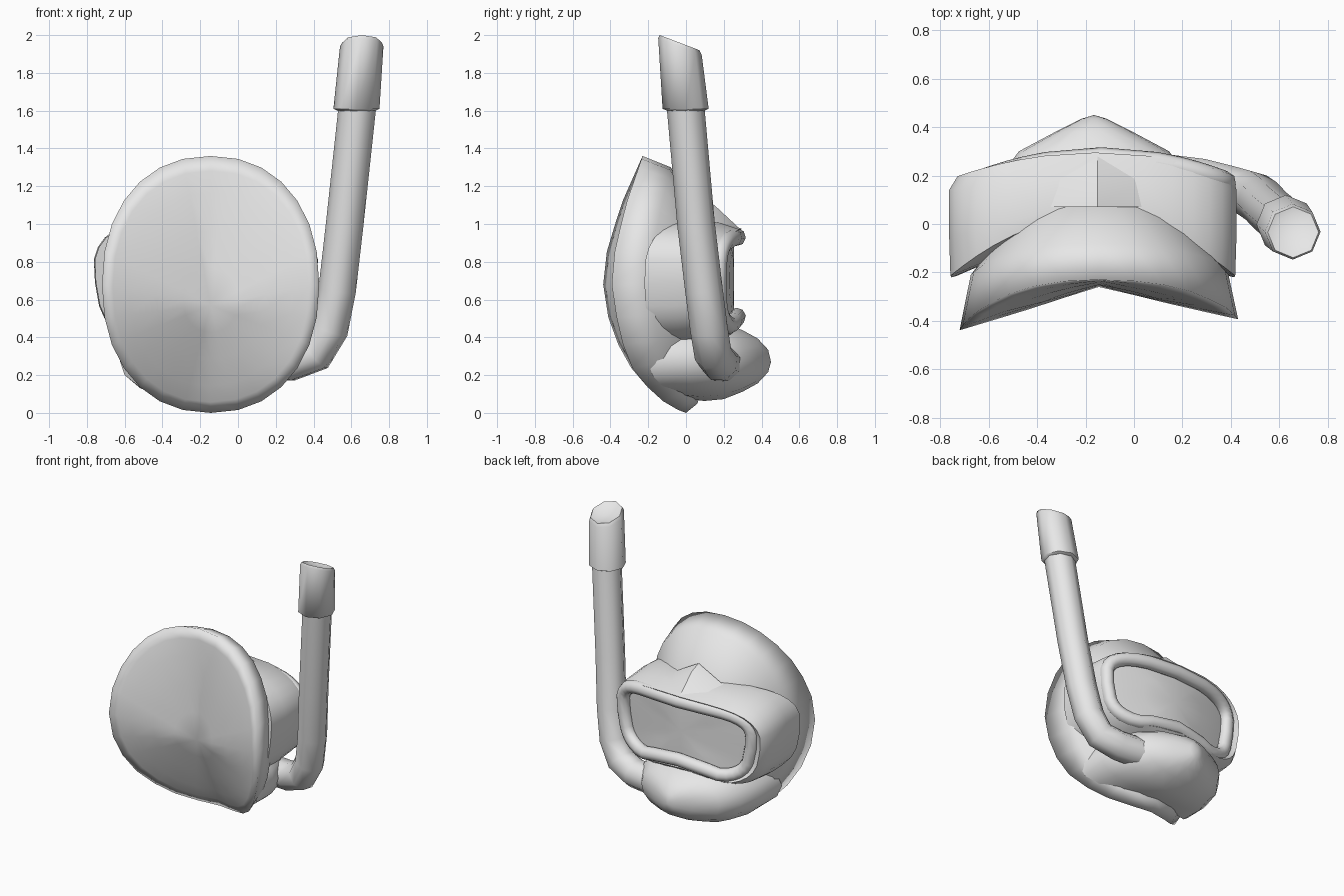
import bpy, bmesh, math
from mathutils import Vector

cube = bpy.data.objects.get("Cube")
if cube:
    bpy.data.objects.remove(cube, do_unlink=True)

grey = bpy.data.materials.new("plain_grey")
grey.use_nodes = True
grey.diffuse_color = (0.8, 0.8, 0.8, 1)
grey.node_tree.nodes["Principled BSDF"].inputs["Base Color"].default_value = (0.8, 0.8, 0.8, 1)


def finish(obj, angle):
    bpy.ops.object.select_all(action='DESELECT')
    obj.select_set(True)
    bpy.context.view_layer.objects.active = obj
    if obj.type == 'CURVE':
        bpy.ops.object.convert(target='MESH')
        obj = bpy.context.view_layer.objects.active
    obj.data.materials.clear()
    obj.data.materials.append(grey)
    bpy.ops.object.shade_smooth_by_angle(angle=math.radians(angle))


def loft(name, start, rings, end, angle=50):
    """Skin a list of rings, closed at both ends by a fan to a point."""
    bm = bmesh.new()
    rows = [[bm.verts.new(p) for p in ring] for ring in rings]
    n = len(rows[0])
    for a, b in zip(rows, rows[1:]):
        for i in range(n):
            j = (i + 1) % n
            bm.faces.new((a[i], a[j], b[j], b[i]))
    for point, row in ((start, rows[0]), (end, rows[-1])):
        tip = bm.verts.new(point)
        for i in range(n):
            bm.faces.new((tip, row[i], row[(i + 1) % n]))
    bmesh.ops.recalc_face_normals(bm, faces=bm.faces)
    mesh = bpy.data.meshes.new(name)
    bm.to_mesh(mesh)
    bm.free()
    obj = bpy.data.objects.new(name, mesh)
    bpy.context.collection.objects.link(obj)
    finish(obj, angle)


def tube(name, points, radius, cyclic=False):
    curve = bpy.data.curves.new(name, 'CURVE')
    curve.dimensions = '3D'
    curve.bevel_depth = radius
    curve.bevel_resolution = 2
    curve.use_fill_caps = not cyclic
    spline = curve.splines.new('POLY')
    spline.points.add(len(points) - 1)
    for p, co in zip(spline.points, points):
        p.co = (*co, 1)
    spline.use_cyclic_u = cyclic
    obj = bpy.data.objects.new(name, curve)
    bpy.context.collection.objects.link(obj)
    finish(obj, 60)


def interp(table, z):
    for (z0, y0), (z1, y1) in zip(table, table[1:]):
        if z <= z1:
            return y0 + (y1 - y0) * max(0, z - z0) / (z1 - z0)
    return table[-1][1]


def oval(n, power):
    """Unit superellipse as (u, v) pairs."""
    out = []
    for i in range(n):
        c, s = math.cos(math.tau * i / n), math.sin(math.tau * i / n)
        out.append((math.copysign(abs(c) ** (2 / power), c),
                    math.copysign(abs(s) ** (2 / power), s)))
    return out


# Hood: saddle shaped front, rim, rounded back
HX, HZ, HW, HH = -0.145, 0.68, 0.575, 0.68
middle = [(0, 0), (0.2, -0.1), (0.56, -0.26), (1.0, -0.25), (1.36, -0.23)]
edge = [(0, 0), (0.03, -0.08), (0.1, -0.17), (0.22, -0.28), (0.4, -0.38),
        (0.62, -0.445), (0.85, -0.42), (1.1, -0.345), (1.36, -0.23)]


def front_y(x, z):
    v = min(1, abs((z - HZ) / HH))
    half = HW * max(0.05, (1 - v ** 2.2) ** (1 / 2.2))
    u = min(1, abs(x - HX) / half)
    reach = 1 if x < HX else 1 - 0.25 * min(1, max(0, z - 0.2) / 0.3)
    return interp(middle, z) + (interp(edge, z) - interp(middle, z)) * u * reach


rim = [(HX + HW * u, HZ + HH * v) for u, v in oval(28, 2.2)]
CZ = 0.57
rings = []
for t in (0.25, 0.5, 0.75, 0.9, 1):
    pts = [(HX + t * (x - HX), CZ + t * (z - CZ)) for x, z in rim]
    rings.append([(x, front_y(x, z), z) for x, z in pts])
for t, f in ((0.92, 0.38), (0.64, 0.73), (0.4, 1)):
    rings.append([(HX + t * (x - HX), front_y(x, z) * (1 - f) + 0.16 * f,
                   0.62 + t * (z - 0.62)) for x, z in rim])
loft("hood", (HX, front_y(HX, CZ), CZ), rings, (HX, 0.18, 0.62), 180)


# Mask outline in the front plane: narrower below, raised under the nose
def mask_ring(cx, cz, w, h, depth, notch=0.0, power=3.2):
    ring = []
    for u, v in oval(32, power):
        lift = notch * max(0, 1 - (abs(u) / 0.65) ** 2) if v < 0 else 0
        taper = 1 - 0.07 * max(0, 0.3 - v)
        ring.append((cx + w * u * taper, depth(abs(u)), cz + h * v + lift))
    return ring


def arc(base):
    return lambda u: base - 0.1 * u * u


# Mask body wrapping round the face
MX, MZ = -0.17, 0.69
loft("mask_body", (MX, 0.03, MZ), [
    mask_ring(MX, MZ, 0.595, 0.34, lambda u: 0.03 - 0.25 * u * u),
    mask_ring(MX, MZ, 0.6, 0.345, lambda u: 0.1 - 0.16 * u),
    mask_ring(MX, MZ, 0.6, 0.32, lambda u: 0.2 - 0.06 * u),
    mask_ring(MX + 0.01, MZ, 0.575, 0.285, arc(0.295), 0.06),
    mask_ring(MX + 0.03, MZ, 0.48, 0.22, arc(0.24), 0.06),
], (MX, 0.23, MZ))

# Raised frame and the lens inside it
FX = -0.135
tube("mask_frame", mask_ring(FX, 0.69, 0.515, 0.24, arc(0.27), 0.06, 4), 0.047, True)
loft("lens", (FX, 0.2, 0.71), [
    mask_ring(FX, 0.69, 0.5, 0.23, arc(0.2), 0.06, 4),
    mask_ring(FX, 0.69, 0.5, 0.23, arc(0.255), 0.06, 4),
    mask_ring(FX, 0.7, 0.25, 0.12, lambda u: 0.255 - 0.025 * u * u, 0.03, 4),
], (FX, 0.255, 0.71))

# Pointed tent above the middle of the mask
loft("mask_peak", (-0.15, 0.07, 1.0), [
    [(-0.38, 0.07, 1.01), (-0.15, 0.07, 1.13), (0.06, 0.07, 1.01), (-0.15, 0.07, 0.93)],
    [(-0.37, 0.2, 0.97), (-0.15, 0.15, 1.1), (0.06, 0.2, 0.97), (-0.15, 0.2, 0.9)],
], (-0.15, 0.29, 0.97), 30)

# Rounded mouth cover ending in a pointed nub: depth, sweep, half width, half height
loft("mouth_cover", (-0.16, 0.02, 0.27), [
    [(-0.165 + w * u, y - sweep * u * u, 0.275 + h * v) for u, v in oval(18, 2.2)]
    for y, sweep, w, h in ((0, 0.2, 0.46, 0.2), (0.1, 0.1, 0.45, 0.215),
                           (0.2, 0.02, 0.4, 0.205), (0.3, 0, 0.31, 0.165),
                           (0.38, 0, 0.16, 0.12), (0.435, 0, 0.05, 0.06))
], (-0.165, 0.45, 0.27), 60)

# Snorkel pipe, bending in under the mask
tube("snorkel_pipe", [(0.635, -0.005, 1.65), (0.565, 0.053, 1.0), (0.525, 0.095, 0.65),
                      (0.485, 0.122, 0.44), (0.41, 0.143, 0.31), (0.28, 0.175, 0.265),
                      (0.08, 0.2, 0.26)], 0.1)


# Wider top sleeve, cut at a slant and hollowed slightly
def octagon(center, r, slant=0.0):
    c = Vector(center)
    return [c + Vector((r * math.cos(a), r * math.sin(a), -slant * r * math.sin(a)))
            for a in (math.tau * i / 8 for i in range(8))]


loft("snorkel_sleeve", (0.63, 0, 1.6), [
    octagon((0.628, 0, 1.595), 0.09),
    octagon((0.627, -0.002, 1.61), 0.122),
    octagon((0.655, -0.032, 1.94), 0.115, 0.38),
    octagon((0.657, -0.034, 1.96), 0.105, 0.38),
    octagon((0.656, -0.033, 1.945), 0.075, 0.38),
], (0.656, -0.033, 1.94), 60)
